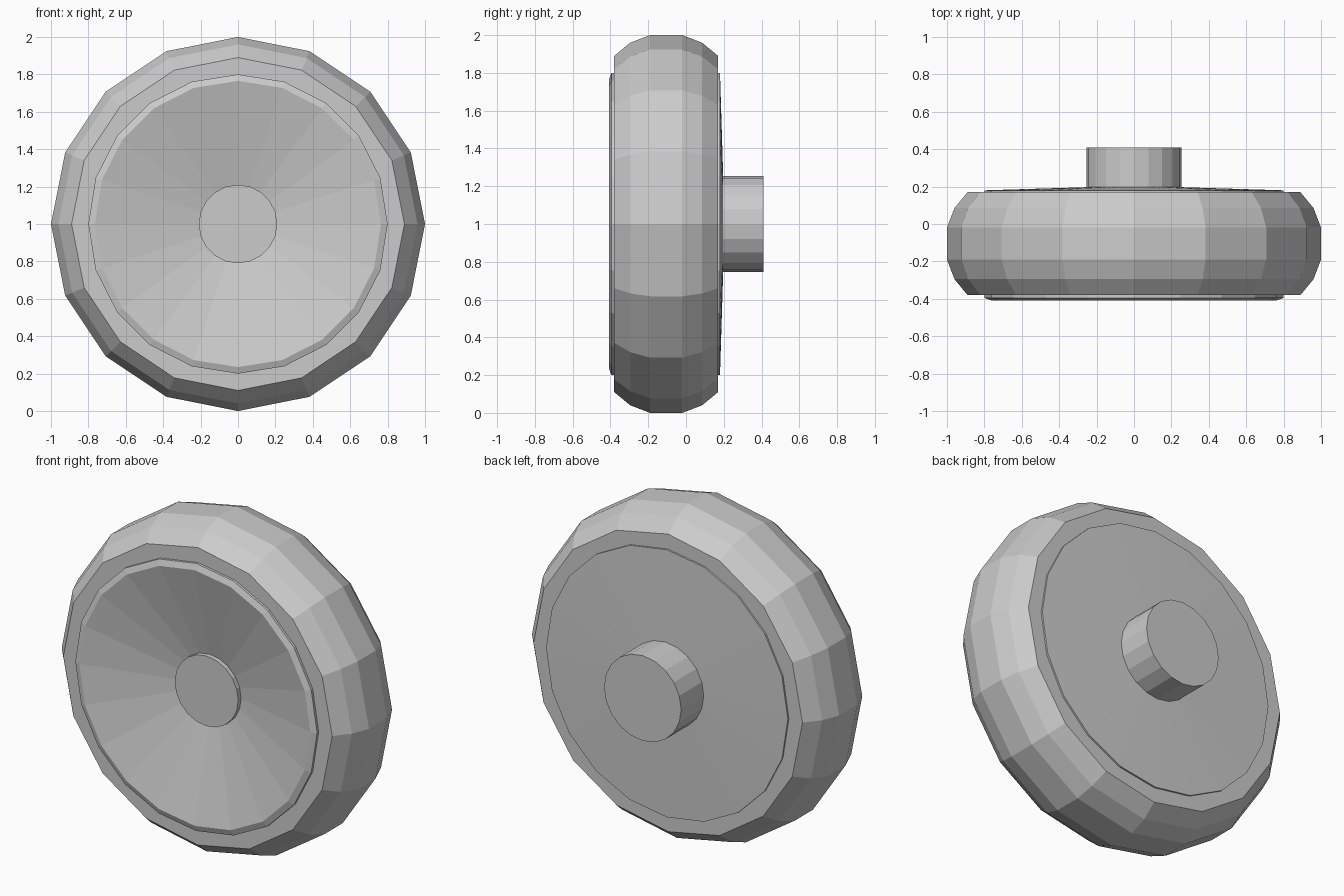
import bpy, bmesh
from math import sin, cos, pi

if "Cube" in bpy.data.objects:
    bpy.data.objects.remove(bpy.data.objects["Cube"])


def lathe(name, profile, sides):
    """Revolve (radius, y) points about the wheel axle at z = 1."""
    bm = bmesh.new()
    rings = []
    for r, y in profile:
        if r == 0:
            rings.append([bm.verts.new((0, y, 1))] * sides)
        else:
            rings.append([bm.verts.new((r * sin(2 * pi * i / sides), y,
                                        1 + r * cos(2 * pi * i / sides)))
                          for i in range(sides)])
    for a, b in zip(rings, rings[1:]):
        for i in range(sides):
            j = (i + 1) % sides
            bm.faces.new(dict.fromkeys((a[i], a[j], b[j], b[i])))
    bmesh.ops.recalc_face_normals(bm, faces=bm.faces)
    mesh = bpy.data.meshes.new(name)
    bm.to_mesh(mesh)
    bm.free()
    obj = bpy.data.objects.new(name, mesh)
    bpy.context.collection.objects.link(obj)
    return obj


# Rounded tyre: half profile mirrored about its mid-plane, closed inside
mid = -0.105
half = [(0.74, 0.275), (0.89, 0.275), (0.96, 0.19), (1.0, 0.085)]
tyre = [(r, mid - w) for r, w in half] + [(r, mid + w) for r, w in reversed(half)]
lathe("tyre", tyre + tyre[:1], 16)

# Rim: dished front with narrow lip, nearly flat back
lathe("rim", [(0, -0.27), (0.21, -0.27), (0.765, -0.408), (0.80, -0.395),
              (0.80, 0.18), (0.25, 0.197), (0, 0.197)], 20)

# Round cap in the middle of the dish
lathe("hub_cap", [(0, -0.298), (0.21, -0.298), (0.21, -0.22), (0, -0.22)], 20)

# Axle stub on the back
lathe("axle_stub", [(0, 0.15), (0.255, 0.15), (0.255, 0.41), (0, 0.41)], 20)
